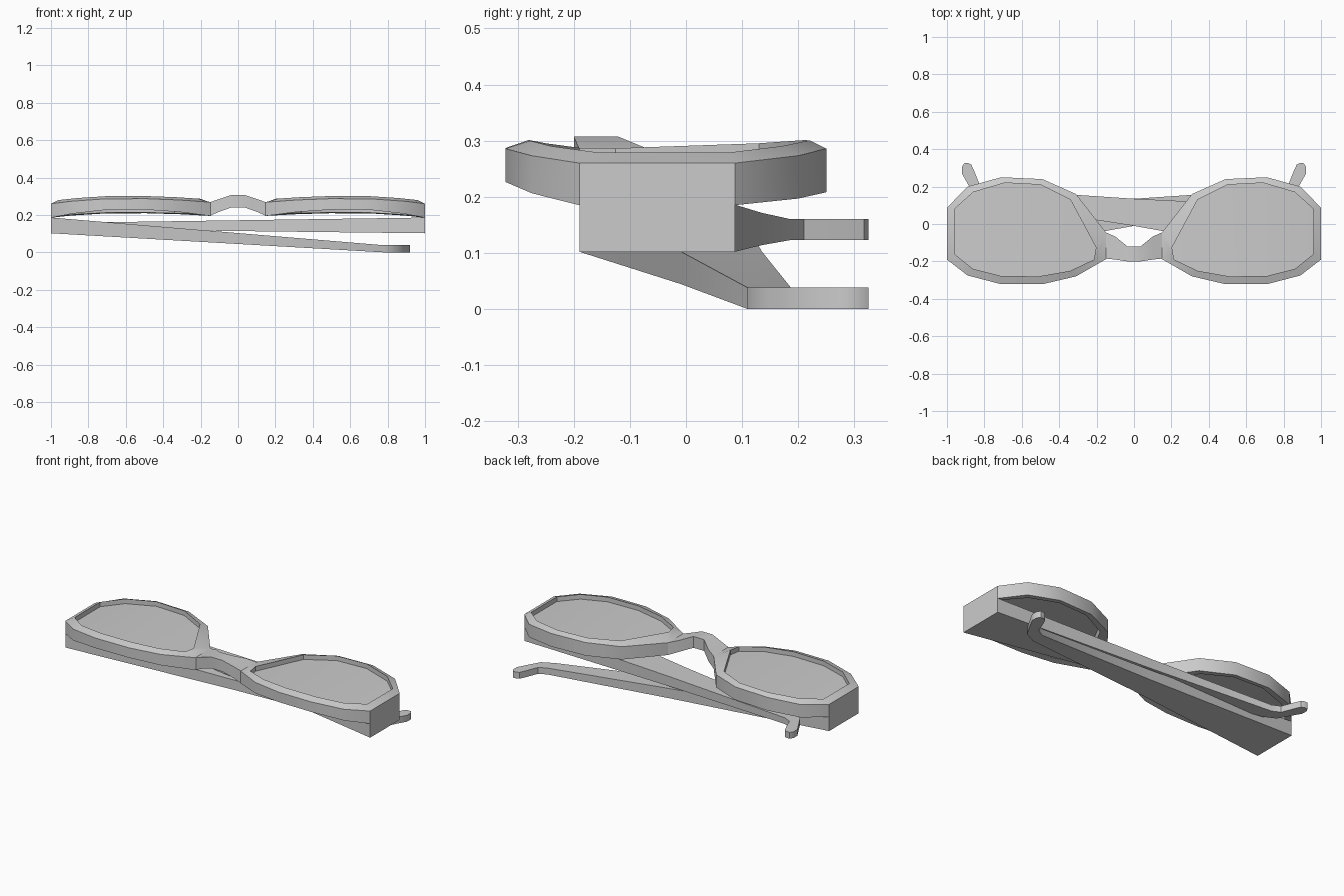
import bpy
import bmesh
import math

cube = bpy.data.objects.get("Cube")
if cube:
    bpy.data.objects.remove(cube, do_unlink=True)

grey = bpy.data.materials.new("light grey")
grey.use_nodes = True
grey.diffuse_color = (0.6, 0.6, 0.6, 1)
grey.node_tree.nodes["Principled BSDF"].inputs["Base Color"].default_value = (0.6, 0.6, 0.6, 1)


def make_object(name, verts, faces):
    """Mesh object with outward normals and sharp corners kept."""
    bm = bmesh.new()
    vs = [bm.verts.new(v) for v in verts]
    for f in faces:
        bm.faces.new([vs[i] for i in f])
    bmesh.ops.recalc_face_normals(bm, faces=bm.faces)
    mesh = bpy.data.meshes.new(name)
    bm.to_mesh(mesh)
    bm.free()
    mesh.materials.append(grey)
    obj = bpy.data.objects.new(name, mesh)
    bpy.context.collection.objects.link(obj)
    bpy.ops.object.select_all(action="DESELECT")
    obj.select_set(True)
    bpy.context.view_layer.objects.active = obj
    bpy.ops.object.shade_smooth_by_angle(angle=math.radians(35))
    return obj


# Rim outlines, matched point for point
OUTER = [(1, -.19), (1, .087), (.89, .2), (.71, .25), (.49, .24), (.31, .16),
         (.15, -.045), (.145, -.185), (.31, -.28), (.49, -.322), (.71, -.322), (.89, -.275)]
INNER = [(.96, -.16), (.96, .08), (.86, .17), (.69, .22), (.5, .21), (.34, .13),
         (.203, -.126), (.214, -.19), (.34, -.25), (.51, -.28), (.71, -.278), (.86, -.24)]


def wrap(x):
    """Falls from 1 at the lens middle to 0 at its ends."""
    half = .4 if x > .6 else .45
    return 1 - ((x - .6) / half) ** 2


def top_z(x):
    return (.26 if x > .6 else .268) + (.028 if x > .6 else .02) * wrap(x)


def bottom_z(x, y):
    low = .185 if x > .6 else .195
    return low + ((.045 if y < -.1 else .025) - low + .185) * wrap(x)


def rim(name, s):
    n = len(OUTER)
    verts = [(s * x, y, top_z(x)) for x, y in OUTER]
    verts += [(s * x, y, top_z(x) + .014) for x, y in INNER]
    verts += [(s * x, y, bottom_z(x, y) + .004) for x, y in INNER]
    verts += [(s * x, y, bottom_z(x, y)) for x, y in OUTER]
    faces = []
    for ring in range(4):
        a, b = ring * n, (ring + 1) % 4 * n
        faces += [(a + i, a + (i + 1) % n, b + (i + 1) % n, b + i) for i in range(n)]
    make_object(name, verts, faces)


def lens(name, s):
    n = len(INNER)
    verts = [(s * x, y, top_z(x) - d) for d in (.014, .022) for x, y in INNER]
    strips = [(0, 1, 2, 11), (11, 2, 3, 10), (10, 3, 4, 9), (9, 4, 5, 8), (8, 5, 6, 7)]
    faces = strips + [tuple(i + n for i in f) for f in strips]
    faces += [(i, (i + 1) % n, n + (i + 1) % n, n + i) for i in range(n)]
    make_object(name, verts, faces)


def loft(name, sections):
    """Skin a row of four-cornered sections and cap the ends."""
    verts = [v for sec in sections for v in sec]
    faces = [(0, 1, 2, 3)]
    for k in range(len(sections) - 1):
        a, b = 4 * k, 4 * k + 4
        faces += [(a + i, a + (i + 1) % 4, b + (i + 1) % 4, b + i) for i in range(4)]
    last = 4 * len(sections) - 4
    faces.append(tuple(last + i for i in range(4)))
    make_object(name, verts, faces)


def temple(name, s, bottom, top):
    """Folded arm from the hinge at x = -s to the hooked tip near x = s."""
    # Near-edge point and far-edge point of each section
    plan = [((-1, -.19), (-1, .087)), ((0, -.01), (0, .135)), ((.78, .11), (.78, .187)),
            ((.85, .145), (.825, .21)), ((.92, .27), (.855, .285)),
            ((.92, .305), (.87, .317)), ((.907, .325), (.885, .325))]
    sections = []
    for (ax, ay), (bx, by) in plan:
        t = min(1, (ax + 1) / 1.78)
        lo = bottom[0] + (bottom[1] - bottom[0]) * t
        hi = top[0] + (top[1] - top[0]) * t
        sections.append([(s * ax, ay, lo), (s * bx, by, lo), (s * bx, by, hi), (s * ax, ay, hi)])
    loft(name, sections)


for side, s in (("left", 1), ("right", -1)):
    rim(side + "_rim", s)
    lens(side + "_lens", s)

# Arched nose bridge: x, front y, back y, bottom z, top z
half = [(.15, -.185, -.045, .195, .268), (.1, -.19, -.067, .217, .285), (.035, -.2, -.12, .24, .307)]
arch = half + [(-p[0],) + p[1:] for p in reversed(half)]
loft("nose_bridge", [[(x, f, lo), (x, b, lo), (x, b, hi), (x, f, hi)] for x, f, b, lo, hi in arch])

# Folded temples, the left one lying above the right one
temple("right_temple", 1, (.102, 0), (.186, .038))
temple("left_temple", -1, (.102, .123), (.186, .16))
